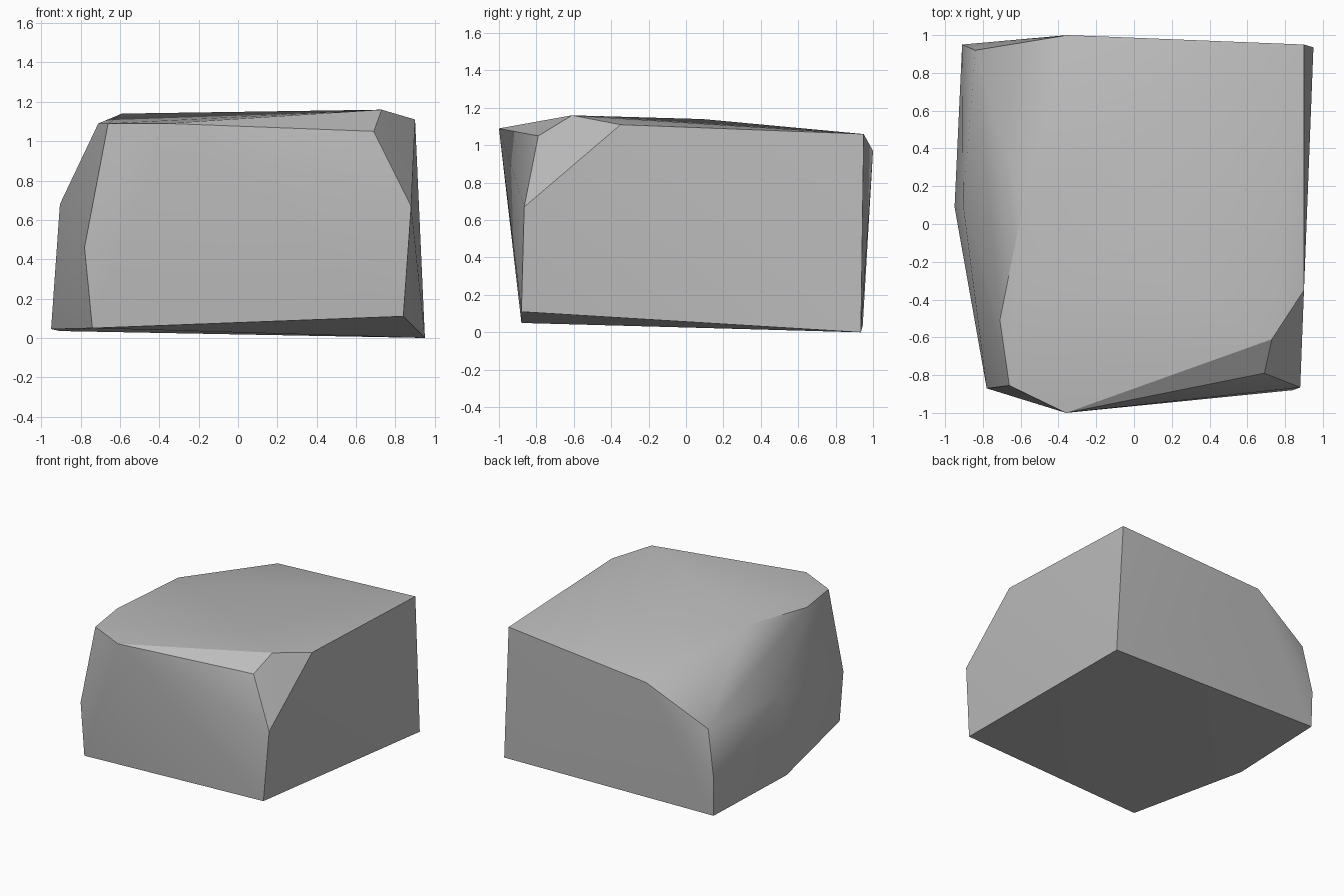
import bpy, bmesh, math

cube = bpy.data.objects.get("Cube")
if cube:
    bpy.data.objects.remove(cube, do_unlink=True)

# Grey stone colour
stone = bpy.data.materials.new("stone_grey")
stone.use_nodes = True
colour = (0.5, 0.5, 0.5, 1)
stone.diffuse_color = colour
shader = next(n for n in stone.node_tree.nodes if n.type == "BSDF_PRINCIPLED")
shader.inputs["Base Color"].default_value = colour

# Corners of the chipped block
base = [(0.95, 0.935, 0), (0.84, -0.88, 0.11), (-0.74, -0.88, 0.05),
        (-0.95, 0.09, 0.045), (-0.905, 0.945, 0.035)]
sides = [(0.88, -0.865, 0.67), (-0.78, -0.87, 0.46), (-0.905, 0.1, 0.68),
         (-0.91, 0.95, 0.33), (-0.84, 0.92, 0.7), (-0.35, 1, 0.97)]
crown = [(0.9, 0.95, 1.06), (0.9, -0.35, 1.11), (0.73, -0.61, 1.16),
         (0.69, -0.79, 1.05), (-0.36, -1, 1.09), (-0.66, -0.855, 1.09),
         (-0.71, -0.51, 1.09), (-0.59, 0.09, 1.14)]

# Wrap the corners in a closed faceted skin
bm = bmesh.new()
for corner in base + sides + crown:
    bm.verts.new(corner)
bmesh.ops.convex_hull(bm, input=bm.verts[:])
bmesh.ops.delete(bm, geom=[v for v in bm.verts if not v.link_faces], context="VERTS")
bmesh.ops.recalc_face_normals(bm, faces=bm.faces[:])
mesh = bpy.data.meshes.new("rock")
bm.to_mesh(mesh)
bm.free()
mesh.materials.append(stone)

rock = bpy.data.objects.new("rock", mesh)
bpy.context.collection.objects.link(rock)

# Soft facets with crisp main edges
bpy.ops.object.select_all(action="DESELECT")
rock.select_set(True)
bpy.context.view_layer.objects.active = rock
bpy.ops.object.shade_smooth_by_angle(angle=math.radians(30))
